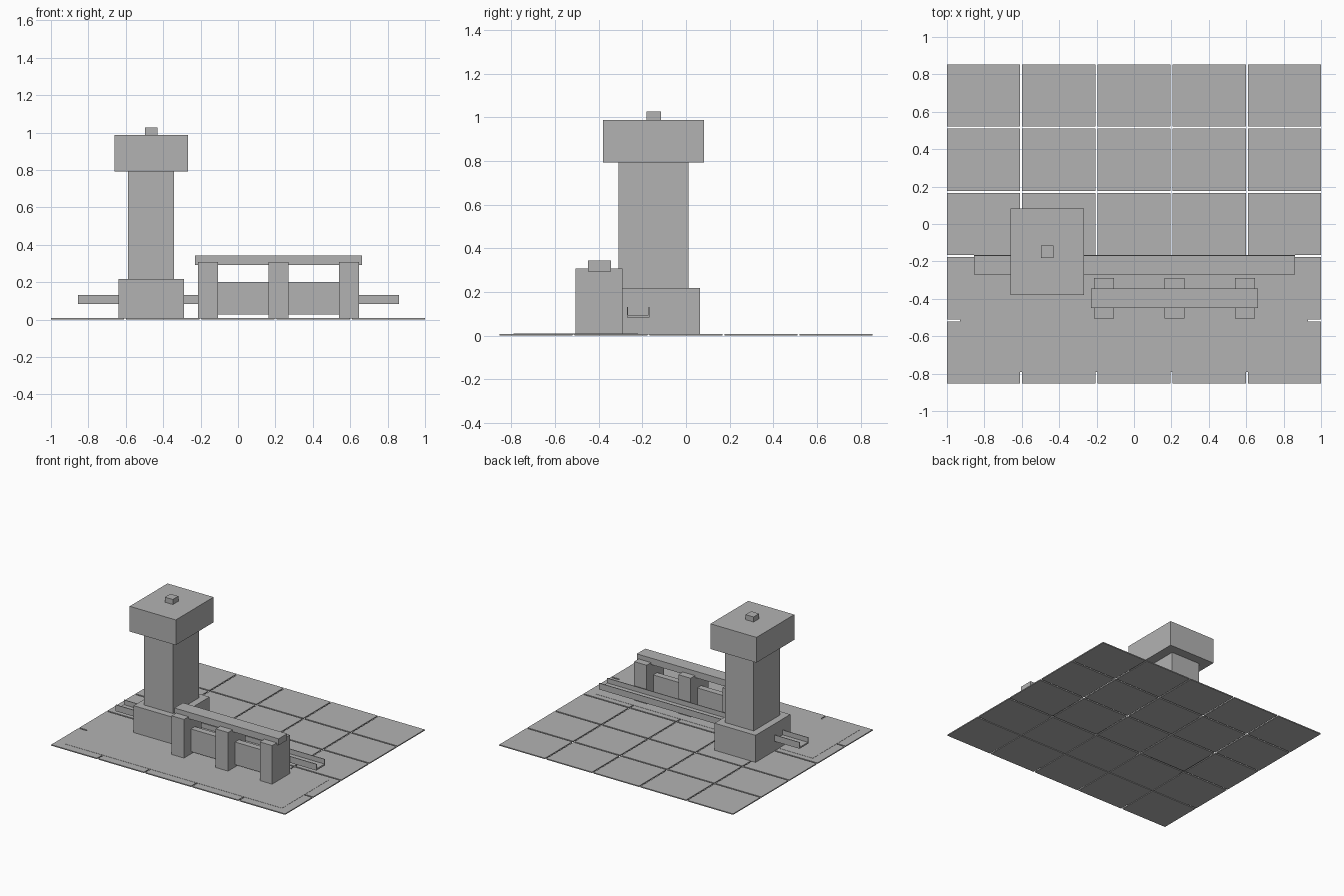
import bpy

if "Cube" in bpy.data.objects:
    bpy.data.objects.remove(bpy.data.objects["Cube"])

grey = bpy.data.materials.new("stone grey")
grey.diffuse_color = (0.45, 0.45, 0.45, 1)
grey.use_nodes = True
grey.node_tree.nodes["Principled BSDF"].inputs["Base Color"].default_value = grey.diffuse_color


def box(name, x, y, z):
    """Box from (min, max) ranges on each axis."""
    bpy.ops.mesh.primitive_cube_add(size=1)
    o = bpy.context.object
    o.name = name
    for v in o.data.vertices:
        v.co = [r[0] if c < 0 else r[1] for c, r in zip(v.co, (x, y, z))]
    o.data.materials.append(grey)
    return o


# Tiled floor, five by five with narrow joints
joint = 0.011
px, py = (2 + joint) / 5, (1.706 + joint) / 5
for i in range(5):
    for j in range(5):
        x0, y0 = -1 + i * px, -0.853 + j * py
        box("floor_tile", (x0, x0 + px - joint), (y0, y0 + py - joint), (0, 0.008))

# Thin paving sheet over the front tiles
box("paving_sheet", (-0.93, 0.93), (-0.79, -0.22), (0.005, 0.0095))

# Tower: stacked blocks sharing one centre
cx, cy = -0.464, -0.148
for name, w, d, z0, z1 in (
    ("tower_base", 0.352, 0.424, 0.006, 0.217),
    ("tower_shaft", 0.246, 0.32, 0.217, 0.792),
    ("tower_head", 0.394, 0.462, 0.792, 0.987),
    ("tower_knob", 0.068, 0.068, 0.987, 1.026),
):
    box(name, (cx - w / 2, cx + w / 2), (cy - d / 2, cy + d / 2), (z0, z1))

# Open channel running through the tower base
run = (-0.856, 0.86)
box("channel_bed", run, (-0.271, -0.166), (0.083, 0.095))
box("channel_front_wall", run, (-0.271, -0.266), (0.095, 0.132))
box("channel_back_wall", run, (-0.171, -0.166), (0.095, 0.132))

# Piers with a beam on top and recessed panels between
piers = (-0.161, 0.216, 0.593)
for x in piers:
    box("pier", (x - 0.053, x + 0.053), (-0.505, -0.29), (0.006, 0.308))
for a, b in zip(piers, piers[1:]):
    box("wall_panel", (a + 0.053, b - 0.053), (-0.42, -0.372), (0.027, 0.202))
box("top_beam", (-0.23, 0.662), (-0.449, -0.344), (0.293, 0.343))
